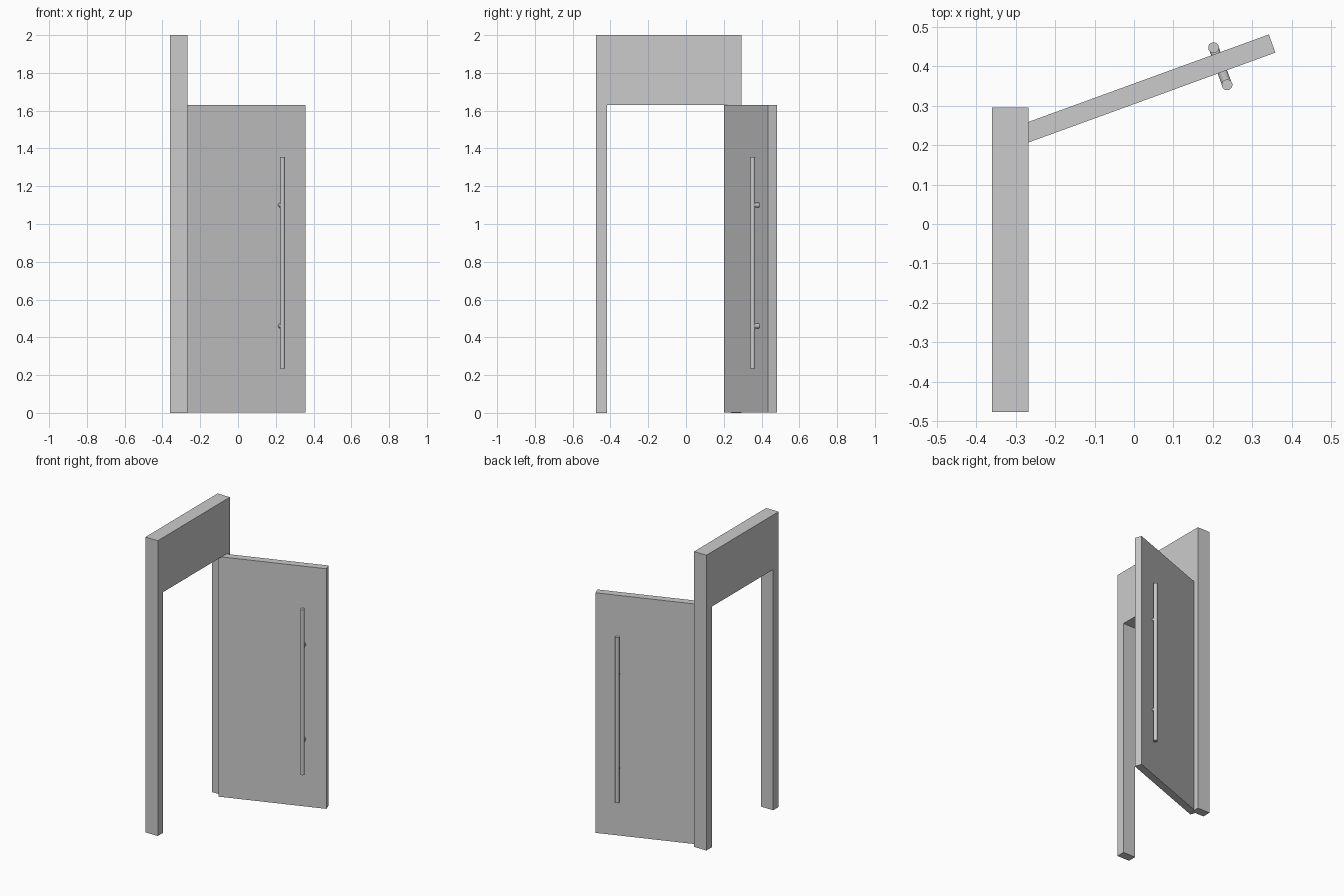
import bpy, bmesh, math
from mathutils import Vector, Matrix

if "Cube" in bpy.data.objects:
    bpy.data.objects.remove(bpy.data.objects["Cube"])

ANGLE = math.radians(20)
ALONG = Vector((math.cos(ANGLE), math.sin(ANGLE), 0))    # along the open door
OUT = Vector((math.sin(ANGLE), -math.cos(ANGLE), 0))     # front normal of the door


def finish(name, bm):
    bmesh.ops.recalc_face_normals(bm, faces=bm.faces[:])
    mesh = bpy.data.meshes.new(name)
    bm.to_mesh(mesh)
    bm.free()
    obj = bpy.data.objects.new(name, mesh)
    bpy.context.collection.objects.link(obj)
    return obj


def prism(name, points, offset):
    """Extrude a flat outline by an offset vector."""
    bm = bmesh.new()
    face = bm.faces.new([bm.verts.new(p) for p in points])
    new = bmesh.ops.extrude_face_region(bm, geom=[face])["geom"]
    verts = [g for g in new if isinstance(g, bmesh.types.BMVert)]
    bmesh.ops.translate(bm, verts=verts, vec=offset)
    return finish(name, bm)


def rod(name, start, end, radius):
    """Smooth cylinder between two points."""
    axis = end - start
    bm = bmesh.new()
    rot = axis.to_track_quat('Z', 'Y').to_matrix().to_4x4()
    bmesh.ops.create_cone(bm, cap_ends=True, segments=32, radius1=radius,
                          radius2=radius, depth=axis.length,
                          matrix=Matrix.Translation((start + end) / 2) @ rot)
    obj = finish(name, bm)
    bpy.context.view_layer.objects.active = obj
    obj.select_set(True)
    bpy.ops.object.shade_smooth_by_angle()
    obj.select_set(False)


# Door frame: two posts and a deep header as one outline
y0, y1, post, head = -0.477, 0.295, 0.058, 1.63
outline = [(y0, 0), (y0 + post, 0), (y0 + post, head), (y1 - post, head),
           (y1 - post, 0), (y1, 0), (y1, 2), (y0, 2)]
prism("door_frame", [(-0.36, y, z) for y, z in outline], Vector((0.093, 0, 0)))

# Door leaf, swung open
corner = Vector((-0.286, 0.2, 0.003))
back = -OUT * 0.049
prism("door_leaf", [corner, corner + ALONG * 0.686,
                    corner + ALONG * 0.686 + back, corner + back],
      Vector((0, 0, 1.626)))

# Pull bars on both faces, joined by standoffs through the door
bars = {"front": Vector((0.236, 0.353, 0)), "back": Vector((0.202, 0.447, 0))}
for side, p in bars.items():
    rod(side + "_pull_bar", p + Vector((0, 0, 0.235)), p + Vector((0, 0, 1.355)), 0.0135)
for label, z in (("lower", 0.46), ("upper", 1.10)):
    up = Vector((0, 0, z))
    rod(label + "_standoff", bars["front"] + up, bars["back"] + up, 0.0125)
